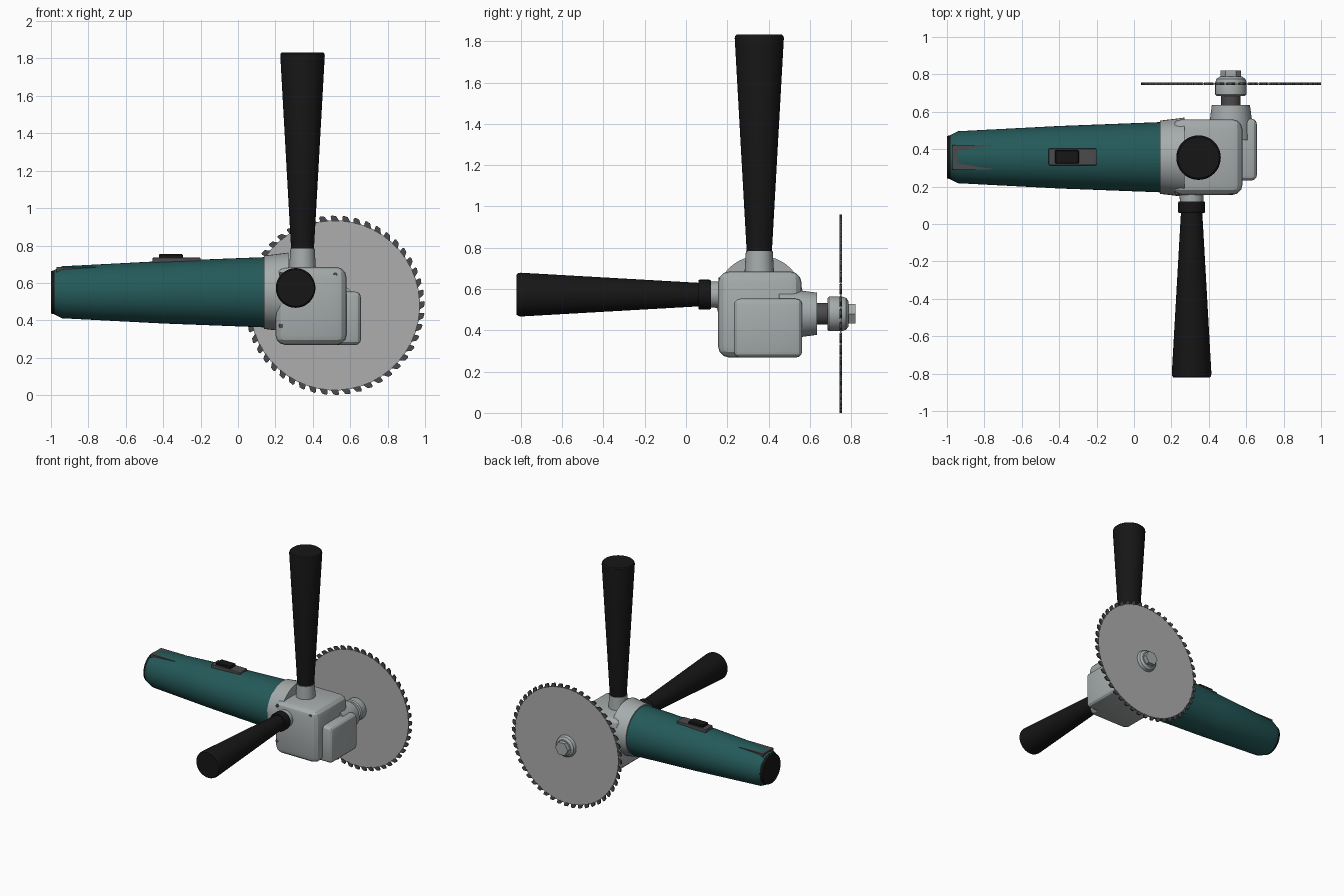
import bpy, bmesh, math
from mathutils import Vector

if "Cube" in bpy.data.objects:
    bpy.data.objects.remove(bpy.data.objects["Cube"])


def mat(name, rgb):
    m = bpy.data.materials.new(name)
    m.diffuse_color = (*rgb, 1)
    m.use_nodes = True
    m.node_tree.nodes["Principled BSDF"].inputs["Base Color"].default_value = m.diffuse_color
    return m


TEAL = mat("teal_plastic", (0.018, 0.1, 0.1))
BLACK = mat("black_rubber", (0.008, 0.008, 0.008))
DARK = mat("dark_steel", (0.07, 0.07, 0.075))
STEEL = mat("blade_steel", (0.42, 0.42, 0.42))
ALLOY = mat("cast_alloy", (0.38, 0.41, 0.41))
AXES = {"x": Vector((1, 0, 0)), "y": Vector((0, 1, 0)), "z": Vector((0, 0, 1))}


def finish(bm, name, material, angle=25):
    bmesh.ops.recalc_face_normals(bm, faces=bm.faces)
    me = bpy.data.meshes.new(name)
    bm.to_mesh(me)
    bm.free()
    ob = bpy.data.objects.new(name, me)
    bpy.context.collection.objects.link(ob)
    me.materials.append(material)
    bpy.ops.object.select_all(action='DESELECT')
    ob.select_set(True)
    bpy.context.view_layer.objects.active = ob
    if angle:
        bpy.ops.object.shade_smooth_by_angle(angle=math.radians(angle))
    return ob


def lathe(name, axis, centre, profile, material, sides=48, angle=25):
    """Closed turned solid: profile is (absolute position on axis, radius)."""
    a = AXES[axis]
    u = AXES["y" if axis == "x" else "x"]
    v = a.cross(u)
    c = Vector(centre)
    c -= a * c.dot(a)
    bm = bmesh.new()
    rings = []
    for t, r in profile:
        rings.append([bm.verts.new(c + a * t + r * (u * math.cos(k) + v * math.sin(k)))
                      for k in (2 * math.pi * i / sides for i in range(sides))])
    for p, q in zip(rings, rings[1:]):
        for i in range(sides):
            j = (i + 1) % sides
            bm.faces.new((p[i], p[j], q[j], q[i]))
    bm.faces.new(rings[0])
    bm.faces.new(rings[-1])
    return finish(bm, name, material, angle)


def box(name, lo, hi, material, bevel=0.0, segments=3):
    bm = bmesh.new()
    bmesh.ops.create_cube(bm, size=1)
    for v in bm.verts:
        v.co = [(l + h) / 2 + (h - l) * k for l, h, k in zip(lo, hi, v.co)]
    if bevel:
        bmesh.ops.bevel(bm, geom=bm.edges[:], offset=bevel, segments=segments,
                        profile=0.5, affect='EDGES')
    return finish(bm, name, material, 20)


# Motor body with end cap and collar
BODY = (0, 0.357, 0.55)
lathe("motor_body", "x", BODY,
      [(-0.98, 0.12), (-0.94, 0.139), (-0.4, 0.167), (0.15, 0.188)], TEAL)
lathe("end_cap", "x", BODY, [(-1.0, 0.113), (-0.975, 0.12)], BLACK)
lathe("body_collar", "x", BODY, [(0.14, 0.196), (0.2, 0.203), (0.27, 0.212)], ALLOY)
box("rear_cable_block", (-0.97, 0.292, 0.6), (-0.76, 0.422, 0.685), DARK)

# Slide switch
box("switch_base", (-0.457, 0.314, 0.68), (-0.2, 0.404, 0.736), DARK, 0.006, 2)
box("switch_slider", (-0.422, 0.323, 0.72), (-0.295, 0.395, 0.754), BLACK, 0.004, 1)

# Gear housing and its front cover
box("gear_housing", (0.2, 0.155, 0.268), (0.58, 0.56, 0.685), ALLOY, 0.055)
box("gear_cover", (0.48, 0.232, 0.268), (0.657, 0.563, 0.553), ALLOY, 0.03)
for i, (x, z) in enumerate([(0.23, 0.645), (0.52, 0.645), (0.23, 0.37)]):
    lathe(f"housing_screw_{i + 1}", "y", (x, 0, z),
          [(0.158, 0.012), (0.19, 0.012)], DARK, 12)

# Spindle, flange and nut
HUB = (0.518, 0, 0.48)
lathe("spindle_boss", "y", HUB, [(0.45, 0.115), (0.56, 0.112), (0.635, 0.102)], ALLOY)
lathe("spindle_shaft", "y", HUB, [(0.6, 0.052), (0.72, 0.052)], DARK)
lathe("blade_flange", "y", HUB,
      [(0.685, 0.076), (0.693, 0.084), (0.755, 0.084), (0.776, 0.077), (0.788, 0.06)], ALLOY)
lathe("spindle_nut", "y", HUB, [(0.78, 0.055), (0.82, 0.055)], ALLOY, 6, 0)

# Saw blade disc and its ring of teeth
lathe("saw_blade", "y", HUB, [(0.746, 0.455), (0.754, 0.455)], STEEL, 96)
TEETH = 48
pitch = 2 * math.pi / TEETH
bm = bmesh.new()
for i in range(TEETH):
    sides = []
    for y in (0.7445, 0.7555):
        sides.append([bm.verts.new((HUB[0] + r * math.cos((i + f) * pitch), y,
                                    HUB[2] + r * math.sin((i + f) * pitch)))
                      for f, r in ((-0.42, 0.45), (0.3, 0.45), (0.36, 0.474),
                                   (0.28, 0.481), (-0.1, 0.477))])
    a, b = sides
    bm.faces.new(a)
    bm.faces.new(b)
    for j in range(5):
        k = (j + 1) % 5
        bm.faces.new((a[j], a[k], b[k], b[j]))
finish(bm, "blade_teeth", DARK, 0)

# Upright handle
TOP = (0.345, 0.355, 0)
lathe("top_handle_neck", "z", TOP, [(0.65, 0.073), (0.785, 0.065)], ALLOY)
lathe("top_handle_grip", "z", TOP,
      [(0.78, 0.061), (1.815, 0.119), (1.825, 0.117), (1.832, 0.11)], BLACK)

# Side handle
SIDE = (0.308, 0, 0.573)
lathe("side_handle_neck", "y", SIDE, [(0.1, 0.062), (0.2, 0.066)], ALLOY)
lathe("side_handle_ring", "y", SIDE,
      [(0.06, 0.069), (0.066, 0.072), (0.114, 0.072), (0.12, 0.069)], BLACK)
lathe("side_handle_grip", "y", SIDE,
      [(-0.82, 0.098), (-0.812, 0.104), (-0.8, 0.106), (0.08, 0.056)], BLACK)
